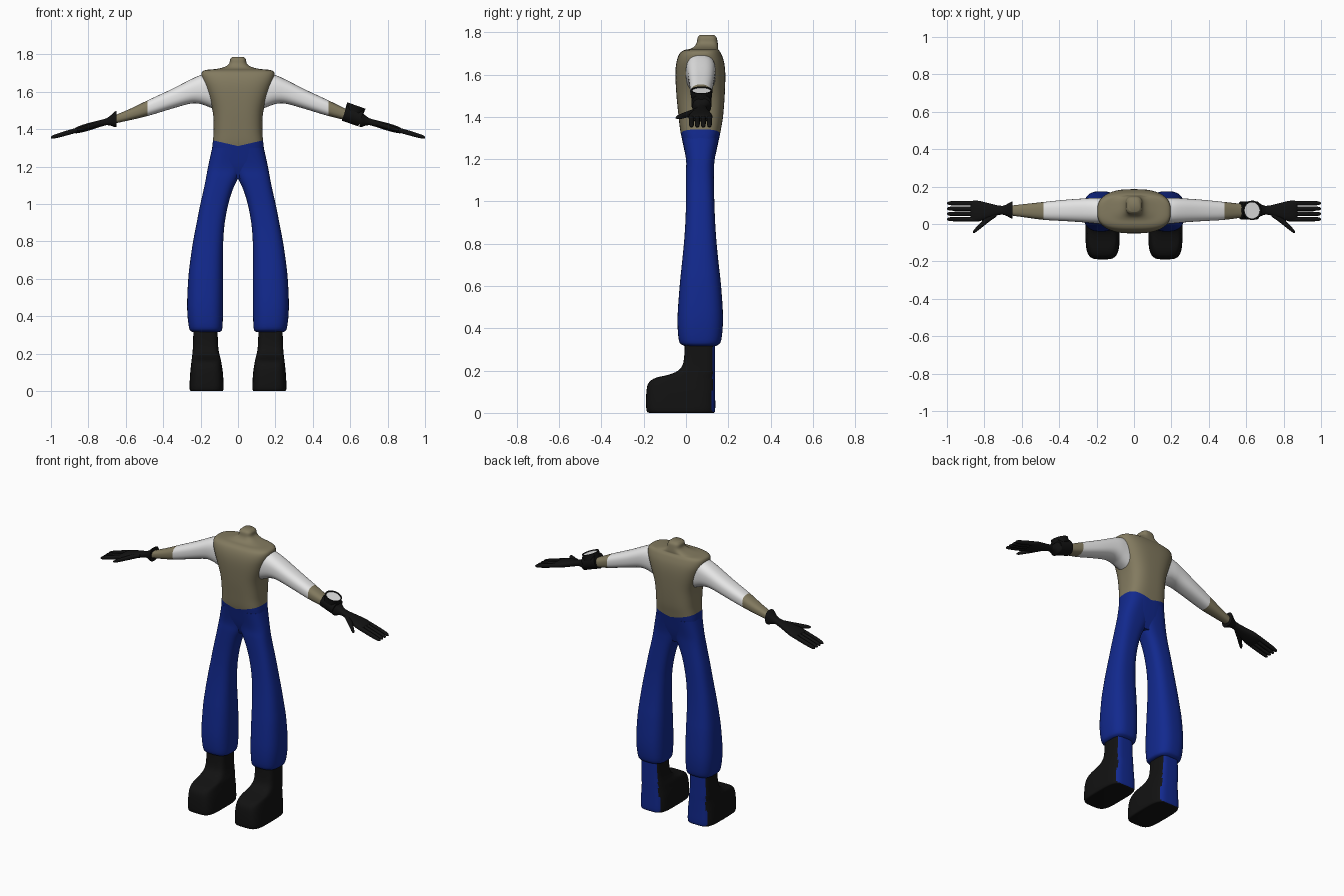
import bpy, bmesh, math
from mathutils import Matrix, Vector

if "Cube" in bpy.data.objects:
    bpy.data.objects.remove(bpy.data.objects["Cube"])


def material(name, rgb):
    m = bpy.data.materials.new(name)
    m.diffuse_color = (*rgb, 1)
    m.use_nodes = True
    m.node_tree.nodes["Principled BSDF"].inputs["Base Color"].default_value = m.diffuse_color
    return m


TAN = material("khaki", (0.225, 0.195, 0.115))
BLUE = material("trouser blue", (0.006, 0.022, 0.27))
BLACK = material("black", (0.006, 0.006, 0.006))
WHITE = material("white", (0.8, 0.8, 0.8))


def finish(bm, name, mats, mirror=False):
    me = bpy.data.meshes.new(name)
    bm.to_mesh(me)
    bm.free()
    for m in mats:
        me.materials.append(m)
    ob = bpy.data.objects.new(name, me)
    bpy.context.collection.objects.link(ob)
    bpy.ops.object.select_all(action='DESELECT')
    ob.select_set(True)
    bpy.context.view_layer.objects.active = ob
    bpy.ops.object.shade_smooth_by_angle(angle=math.radians(45))
    if mirror:
        ob.modifiers.new("Mirror", 'MIRROR').use_mirror_merge = False
    return ob


def smooth_rows(rows, steps):
    """Catmull-Rom interpolation between the key sections."""
    out = []
    for i in range(len(rows) - 1):
        p0, p1 = rows[max(i - 1, 0)], rows[i]
        p2, p3 = rows[i + 1], rows[min(i + 2, len(rows) - 1)]
        for k in range(steps):
            t = k / steps
            out.append([0.5 * (2 * b + (c - a) * t + (2 * a - 5 * b + 4 * c - d) * t * t
                               + (3 * b - a - 3 * c + d) * t ** 3)
                        for a, b, c, d in zip(p0, p1, p2, p3)])
    return out + [list(rows[-1])]


def loft(name, rows, mats, along='Z', power=2.5, n=40, steps=4,
         mirror=False, cuts=(), rule=None):
    """Rows are (t, a0, a1, y0, y1): position on the axis and section extents.
    along Z: a is x.  along X: a is z."""
    bm = bmesh.new()
    rings = []
    for t, a0, a1, y0, y1 in smooth_rows(rows, steps):
        ring = []
        for i in range(n):
            ang = 2 * math.pi * i / n
            c, s = math.cos(ang), math.sin(ang)
            c = math.copysign(abs(c) ** (2 / power), c)
            s = math.copysign(abs(s) ** (2 / power), s)
            a = (a0 + a1) / 2 + c * (a1 - a0) / 2
            y = (y0 + y1) / 2 + s * (y1 - y0) / 2
            ring.append(bm.verts.new((a, y, t) if along == 'Z' else (t, y, a)))
        rings.append(ring)
    for r, q in zip(rings, rings[1:]):
        for i in range(n):
            j = (i + 1) % n
            bm.faces.new((r[i], r[j], q[j], q[i]))
    bm.faces.new(rings[0])
    bm.faces.new(rings[-1])
    for co, no in cuts:
        bmesh.ops.bisect_plane(bm, geom=bm.verts[:] + bm.edges[:] + bm.faces[:],
                               plane_co=co, plane_no=no)
    bmesh.ops.recalc_face_normals(bm, faces=bm.faces[:])
    bm.normal_update()
    if rule:
        for f in bm.faces:
            f.material_index = rule(f)
    return finish(bm, name, mats, mirror)


# Torso with neck; the part below a shallow V waistline is blue
SL = 0.23
loft("torso", [
    (1.135, -.09, .09, .025, .115), (1.20, -.14, .14, .002, .135),
    (1.30, -.138, .138, -.02, .157), (1.34, -.134, .134, -.028, .165),
    (1.40, -.13, .13, -.035, .175), (1.50, -.136, .136, -.045, .183),
    (1.60, -.168, .168, -.05, .186), (1.66, -.19, .19, -.045, .18),
    (1.70, -.195, .195, -.03, .166), (1.716, -.175, .175, -.008, .155),
    (1.722, -.12, .12, .02, .152), (1.732, -.075, .075, .038, .152),
    (1.75, -.048, .048, .05, .15), (1.775, -.042, .042, .055, .145),
    (1.787, -.03, .03, .065, .135)], [TAN, BLUE], power=3, n=64,
    cuts=[((0, 0, 1.31), (-SL, 0, 1)), ((0, 0, 1.31), (SL, 0, 1))],
    rule=lambda f: int(f.calc_center_median().z
                       < 1.31 + SL * abs(f.calc_center_median().x)))

# Baggy trouser legs
loft("trouser_legs", [
    (.316, .115, .232, .01, .13), (.32, .092, .25, -.015, .148),
    (.345, .083, .263, -.034, .167), (.45, .08, .272, -.04, .175),
    (.60, .08, .266, -.03, .166), (.70, .081, .255, -.02, .155),
    (.80, .079, .24, -.01, .145), (.90, .071, .221, -.003, .138),
    (1.00, .052, .201, .0, .134), (1.08, .027, .183, .0, .132),
    (1.14, -.002, .171, .0, .132), (1.20, -.03, .16, .0, .136),
    (1.30, -.06, .138, -.018, .155)], [BLUE], power=2.7, n=48, mirror=True)

# Boots, with a blue panel up the back
loft("boots", [
    (.0, .088, .248, -.172, .13), (.012, .077, .259, -.187, .138),
    (.09, .08, .256, -.188, .138), (.14, .087, .251, -.178, .138),
    (.165, .091, .248, -.145, .138), (.18, .095, .246, -.085, .138),
    (.20, .1, .244, -.038, .138), (.24, .106, .241, -.012, .138),
    (.34, .11, .238, -.005, .138)], [BLACK, BLUE], power=4, n=48, mirror=True,
    rule=lambda f: int(f.normal.y > 0.7))

# Arms: white sleeve, khaki forearm
loft("arms", [
    (.11, 1.50, 1.70, .0, .14), (.17, 1.525, 1.697, .0, .14),
    (.21, 1.537, 1.686, .003, .14), (.26, 1.536, 1.663, .008, .137),
    (.36, 1.508, 1.612, .015, .13), (.48, 1.472, 1.556, .022, .118),
    (.58, 1.448, 1.508, .035, .107), (.69, 1.425, 1.462, .05, .095)],
    [TAN, WHITE], along='X', mirror=True, cuts=[((.485, 0, 0), (1, 0, -.2 * 0))],
    rule=lambda f: int(f.calc_center_median().x < .485))


# Gloves: each row is (x, half thickness, y0, y1) about the sloping hand line
def glove_part(name, rows, **kw):
    full = []
    for x, h, y0, y1 in rows:
        z = 1.447 - .285 * (x - .68)
        full.append((x, z - h, z + h, y0, y1))
    loft(name, full, [BLACK], along='X', mirror=True, **kw)


glove_part("glove_cuffs", [(.65, .043, .03, .12), (.66, .041, .032, .117),
                           (.685, .025, .045, .103), (.71, .017, .052, .094)], n=32)
glove_part("glove_palms", [(.68, .019, .052, .095), (.73, .018, .047, .1),
                           (.78, .02, .03, .112), (.83, .02, .014, .124),
                           (.865, .016, .013, .124), (.875, .01, .018, .12)], n=32)
glove_part("glove_thumbs", [(.735, .012, .04, .075), (.78, .014, .008, .05),
                            (.82, .012, -.024, .008), (.848, .01, -.045, -.022),
                            (.86, .004, -.049, -.038)], n=20)
for i, y in enumerate((.026, .054, .082, .111)):
    glove_part(f"glove_fingers_{i + 1}", [
        (.85, .013, y - .012, y + .012), (.92, .013, y - .012, y + .012),
        (.975, .011, y - .011, y + .011), (.993, .008, y - .008, y + .008),
        (1.0, .003, y - .003, y + .003)], n=16)

# Wrist device on one arm: band plus rimmed white dial
frame = Matrix.Translation((.615, .073, 1.476)) @ Matrix.Rotation(.34, 4, 'Y')
bm = bmesh.new()
bmesh.ops.create_cone(bm, cap_ends=True, segments=40, radius1=.048, radius2=.048,
                      depth=.094, matrix=frame @ Matrix.Rotation(math.pi / 2, 4, 'Y'))
finish(bm, "wrist_band", [BLACK])

bm = bmesh.new()
bmesh.ops.create_cone(bm, cap_ends=True, segments=40, radius1=.05, radius2=.052,
                      depth=.034, matrix=Matrix.Translation((0, 0, .037)))
bm.normal_update()
top = max(bm.faces, key=lambda f: f.calc_center_median().z)
bmesh.ops.inset_region(bm, faces=[top], thickness=.008)
walls = bmesh.ops.inset_region(bm, faces=[top], thickness=.0005, depth=-.004)
top.material_index = 1
bm.transform(frame)
finish(bm, "wrist_dial", [BLACK, WHITE])
